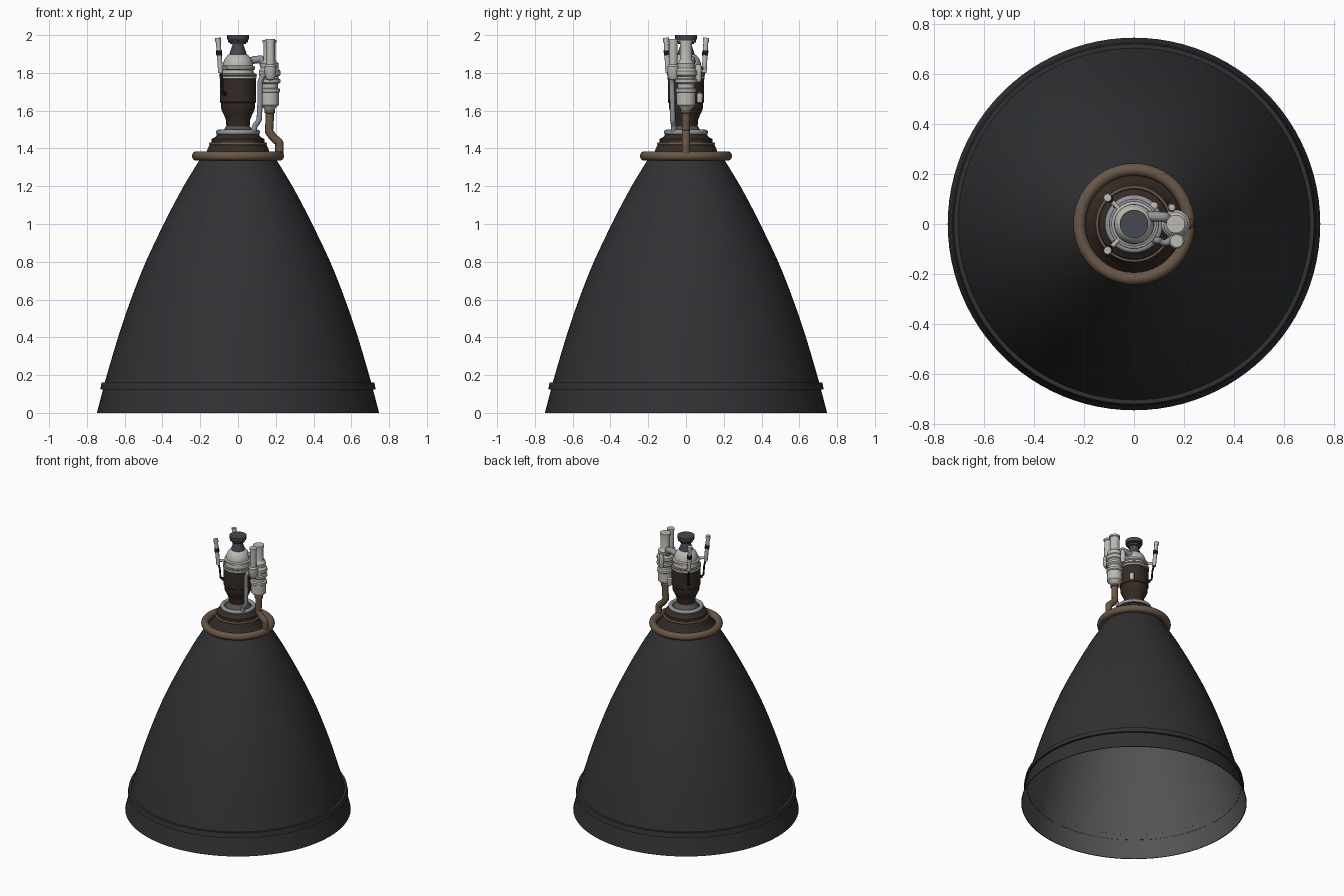
import bpy, bmesh, math
from mathutils import Vector


def material(name, rgb):
    m = bpy.data.materials.new(name)
    m.diffuse_color = (*rgb, 1)
    return m


CARBON = material("carbon", (0.03, 0.031, 0.033))
INNER = material("inner_grey", (0.09, 0.09, 0.095))
BRONZE = material("bronze", (0.14, 0.095, 0.06))
BROWN = material("dark_brown", (0.035, 0.024, 0.017))
PALE = material("pale_metal", (0.5, 0.49, 0.45))
STEEL = material("steel", (0.28, 0.29, 0.31))
DARK = material("dark_steel", (0.06, 0.065, 0.075))
BLACK = material("black", (0.01, 0.01, 0.01))


def finish(name, bm, mat, angle=30):
    me = bpy.data.meshes.new(name)
    bm.to_mesh(me)
    bm.free()
    ob = bpy.data.objects.new(name, me)
    bpy.context.collection.objects.link(ob)
    me.materials.append(mat)
    bpy.ops.object.select_all(action='DESELECT')
    ob.select_set(True)
    bpy.context.view_layer.objects.active = ob
    bpy.ops.object.shade_smooth_by_angle(angle=math.radians(angle))
    return ob


def lathe(name, profile, mat, at=(0, 0), n=48, flip=False):
    """Spin (radius, z) points, listed bottom to top, about a vertical axis."""
    bm = bmesh.new()
    rings = []
    for r, z in profile:
        if r == 0:
            rings.append([bm.verts.new((at[0], at[1], z))] * n)
        else:
            rings.append([bm.verts.new((at[0] + r * math.cos(2 * math.pi * i / n),
                                        at[1] + r * math.sin(2 * math.pi * i / n), z))
                          for i in range(n)])
    for a, b in zip(rings, rings[1:]):
        for i in range(n):
            j = (i + 1) % n
            vs = list(dict.fromkeys((a[i], a[j], b[j], b[i])))
            if len(vs) > 2:
                bm.faces.new(vs[::-1] if flip else vs)
    return finish(name, bm, mat)


def tube(name, pts, radius, mat, smooth=True, n=4):
    """Sweep a round pipe along a path."""
    cu = bpy.data.curves.new(name, 'CURVE')
    cu.dimensions = '3D'
    cu.bevel_depth = radius
    cu.bevel_resolution = n
    cu.use_fill_caps = True
    if smooth:
        sp = cu.splines.new('NURBS')
        sp.order_u = 3
        sp.use_endpoint_u = True
        sp.resolution_u = 8
    else:
        sp = cu.splines.new('POLY')
    sp.points.add(len(pts) - 1)
    for p, co in zip(sp.points, pts):
        p.co = (*co, 1)
    ob = bpy.data.objects.new(name, cu)
    bpy.context.collection.objects.link(ob)
    cu.materials.append(mat)
    return ob


def torus(name, major, minor, z, mat):
    bpy.ops.mesh.primitive_torus_add(major_segments=64, minor_segments=16, major_radius=major,
                                     minor_radius=minor, location=(0, 0, z))
    ob = bpy.context.object
    ob.name = name
    ob.data.materials.append(mat)
    bpy.ops.object.shade_smooth()


# Bell nozzle: outer skin, inner skin and stiffening band
bell = [(0.747, 0), (0.713, 0.13), (0.694, 0.2), (0.635, 0.4), (0.567, 0.6), (0.488, 0.8),
        (0.393, 1.0), (0.342, 1.1), (0.288, 1.2), (0.234, 1.29), (0.2, 1.345)]


def refine(pts, k=4):
    out = []
    for i in range(len(pts) - 1):
        p = [Vector(pts[max(0, min(len(pts) - 1, i + d))]) for d in (-1, 0, 1, 2)]
        for s in range(k):
            t = s / k
            out.append(tuple(0.5 * (2 * p[1] + (p[2] - p[0]) * t
                       + (2 * p[0] - 5 * p[1] + 4 * p[2] - p[3]) * t * t
                       + (3 * p[1] - p[0] - 3 * p[2] + p[3]) * t ** 3)))
    return out + [pts[-1]]


skin = refine(bell)
lathe("nozzle_bell", [(0.742, 0)] + skin, CARBON, n=96)
lathe("nozzle_inner_skin", [(r - 0.005, z) for r, z in skin] + [(0.1, 1.46), (0.055, 1.53), (0, 1.6)],
      INNER, n=96, flip=True)
lathe("nozzle_band", [(0.708, 0.125), (0.729, 0.125), (0.722, 0.16), (0.7, 0.16)], CARBON, n=96)

# Nozzle throat skirt and coolant manifolds
lathe("throat_skirt", [(0.21, 1.33), (0.185, 1.36), (0.165, 1.385), (0.16, 1.40), (0.15, 1.42),
                       (0.14, 1.435), (0.14, 1.45), (0.118, 1.462), (0.11, 1.475), (0.06, 1.475)], BROWN)
torus("skirt_hoop", 0.147, 0.007, 1.425, BRONZE)
torus("exhaust_manifold", 0.219, 0.025, 1.36, BRONZE)
torus("coolant_ring", 0.103, 0.014, 1.485, STEEL)

# Combustion chamber and injector dome
lathe("combustion_chamber", [(0.095, 1.47), (0.075, 1.495), (0.062, 1.52), (0.064, 1.55), (0.075, 1.58),
                             (0.088, 1.605), (0.091, 1.63), (0.091, 1.64), (0.095, 1.645),
                             (0.095, 1.77), (0.06, 1.77)], BROWN)
lathe("injector_dome", [(0.085, 1.765), (0.098, 1.77), (0.098, 1.782), (0.086, 1.785), (0.082, 1.815),
                        (0.09, 1.82), (0.09, 1.832), (0.08, 1.838), (0.078, 1.855), (0.068, 1.878),
                        (0.054, 1.894), (0.035, 1.903), (0, 1.905)], PALE)
torus("dome_seam", 0.094, 0.006, 1.79, STEEL)

# Gimbal mount on top
lathe("gimbal_neck", [(0.045, 1.895), (0.043, 1.91), (0.03, 1.945), (0.03, 1.953), (0.042, 1.953),
                      (0.045, 1.965), (0.033, 1.978), (0, 1.978)], DARK)
lathe("gimbal_plate", [(0, 1.972), (0.055, 1.974), (0.057, 1.98), (0.057, 2.0), (0, 2.0)], DARK)
for i in range(8):
    a = math.tau * i / 8
    lathe("gimbal_bolt", [(0, 1.962), (0.006, 1.962), (0.006, 1.975)], DARK,
          at=(0.047 * math.cos(a), 0.047 * math.sin(a)), n=6)

# Turbopump stack
PX = 0.171
lathe("turbopump", [(0, 1.6), (0.026, 1.6), (0.03, 1.612), (0.05, 1.63), (0.05, 1.695), (0.056, 1.7),
                    (0.056, 1.715), (0.044, 1.72), (0.044, 1.74), (0.057, 1.75), (0.057, 1.765),
                    (0.048, 1.77), (0.048, 1.782), (0.057, 1.788), (0.057, 1.81), (0.046, 1.825),
                    (0.048, 1.85), (0.036, 1.86), (0.032, 1.87), (0.032, 1.96), (0.037, 1.962),
                    (0.037, 1.975), (0, 1.975)], PALE, at=(PX - 0.004, 0), n=32)
lathe("fuel_inlet", [(0, 1.76), (0.02, 1.765), (0.03, 1.785), (0.031, 1.835), (0.023, 1.845),
                     (0.022, 1.965), (0.026, 1.967), (0.026, 1.98), (0, 1.98)],
      PALE, at=(PX, -0.068), n=24)
lathe("gas_generator", [(0, 1.75), (0.012, 1.752), (0.017, 1.765), (0.017, 1.83), (0.012, 1.845),
                        (0, 1.848)], PALE, at=(0.152, 0.066), n=20)
tube("inlet_link", [(PX, -0.068, 1.81), (PX, 0, 1.8)], 0.02, PALE, False)
tube("generator_link", [(0.152, 0.066, 1.8), (0.165, 0, 1.8)], 0.011, PALE, False)

# Pipes between pump, chamber and manifolds
tube("turbine_exhaust", [(0.168, 0, 1.62), (0.168, 0, 1.56), (0.164, 0, 1.49), (0.185, 0, 1.46),
                         (0.219, 0, 1.43), (0.219, 0, 1.39), (0.219, 0, 1.35)], 0.022, BRONZE)
lathe("exhaust_collar", [(0.02, 1.585), (0.028, 1.588), (0.028, 1.605), (0.02, 1.608)], BRONZE,
      at=(0.168, 0), n=24)
tube("oxidiser_elbow", [(0.055, 0.03, 1.86), (0.09, 0.03, 1.87), (0.125, 0.028, 1.872),
                        (0.135, 0.02, 1.84), (0.155, 0, 1.8)], 0.02, STEEL)
tube("coolant_feed", [(0.16, -0.055, 1.79), (0.13, -0.075, 1.785), (0.117, -0.075, 1.75),
                      (0.117, -0.072, 1.65), (0.112, -0.07, 1.55), (0.09, -0.065, 1.52),
                      (0.08, -0.065, 1.485)], 0.014, STEEL)
lathe("chamber_valve", [(0, 1.64), (0.014, 1.643), (0.016, 1.66), (0.016, 1.69), (0, 1.7)], PALE,
      at=(0.08, 0.073), n=20)

# Igniters, mirrored front and back
for s in (-1, 1):
    side = "front" if s < 0 else "back"
    top, low = Vector((-0.106, s * 0.106, 1.985)), Vector((-0.092, s * 0.096, 1.8))
    tube("igniter_body_" + side, [top.lerp(low, 0.05), low], 0.013, PALE, False)
    tube("igniter_cap_" + side, [top, top.lerp(low, 0.12)], 0.016, PALE, False)
    tube("igniter_clamp_" + side, [top.lerp(low, 0.36), top.lerp(low, 0.5)], 0.016, BLACK, False)
    tube("igniter_bracket_" + side, [(-0.05, s * 0.05, 1.825), (-0.095, s * 0.098, 1.825)], 0.009, PALE, False)
    tube("igniter_line_" + side, [(-0.092, s * 0.096, 1.81), (-0.083, s * 0.09, 1.76),
                                  (-0.082, s * 0.085, 1.7), (-0.06, s * 0.06, 1.68)], 0.006, BLACK)
    tube("igniter_port_" + side, [(-0.06, s * 0.06, 1.69), (-0.078, s * 0.078, 1.69)], 0.011, BLACK, False)
